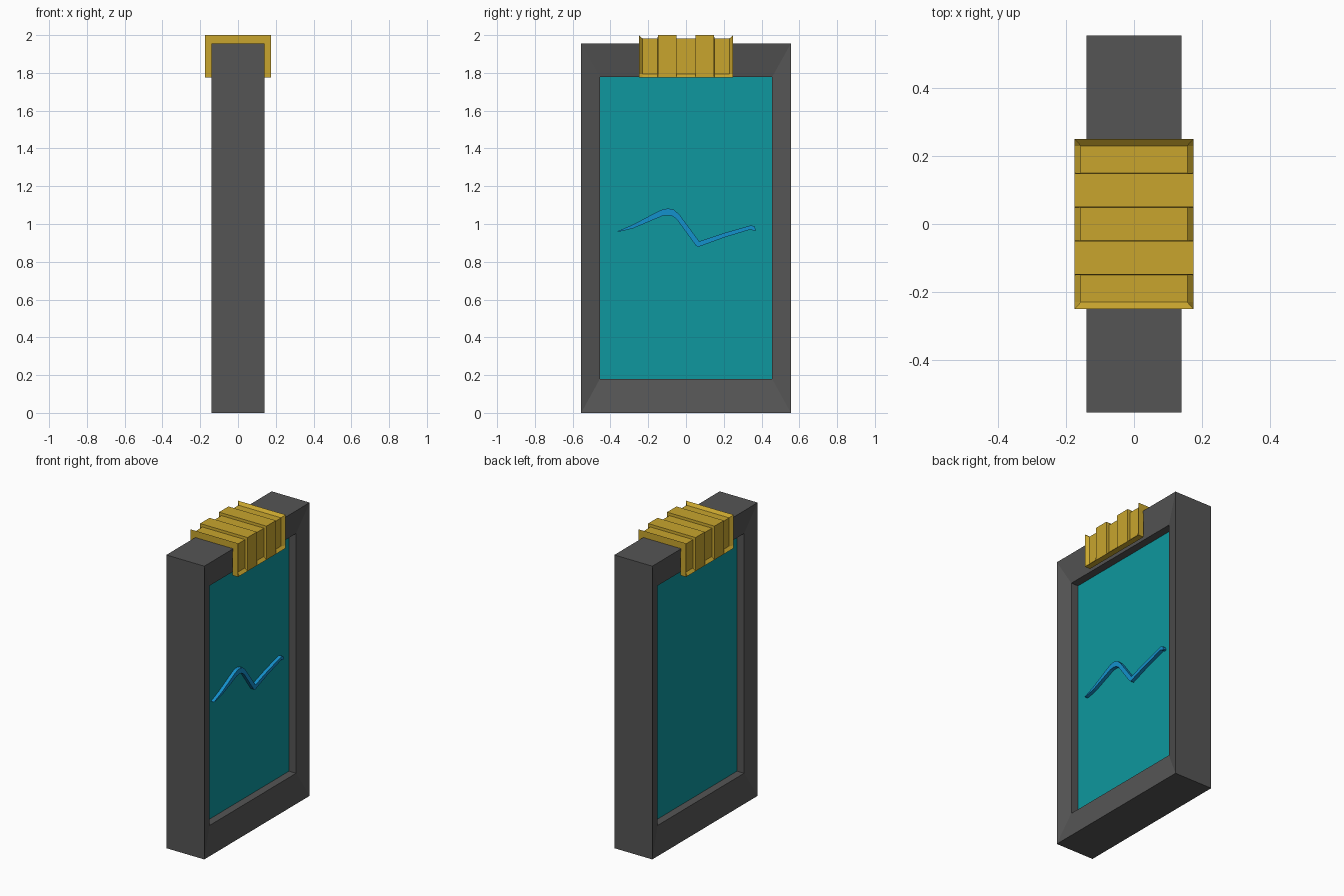
import bpy, bmesh

if "Cube" in bpy.data.objects:
    bpy.data.objects.remove(bpy.data.objects["Cube"])


def material(name, rgb):
    m = bpy.data.materials.new(name)
    m.diffuse_color = (*rgb, 1)
    m.use_nodes = True
    m.node_tree.nodes["Principled BSDF"].inputs["Base Color"].default_value = m.diffuse_color
    return m


def loft(name, rings, mat, wrap=False):
    """Skin a list of equal closed rings; wrap joins last to first, else cap the ends."""
    bm = bmesh.new()
    loops = [[bm.verts.new(p) for p in ring] for ring in rings]
    n = len(loops[0])
    pairs = list(zip(loops, loops[1:]))
    if wrap:
        pairs.append((loops[-1], loops[0]))
    else:
        bm.faces.new(loops[0])
        bm.faces.new(loops[-1])
    for a, b in pairs:
        for i in range(n):
            j = (i + 1) % n
            bm.faces.new((a[i], a[j], b[j], b[i]))
    bmesh.ops.recalc_face_normals(bm, faces=bm.faces)
    mesh = bpy.data.meshes.new(name)
    bm.to_mesh(mesh)
    bm.free()
    mesh.materials.append(mat)
    obj = bpy.data.objects.new(name, mesh)
    bpy.context.collection.objects.link(obj)
    return obj


def rect(x, half_y, z0, z1):
    return [(x, -half_y, z0), (x, half_y, z0), (x, half_y, z1), (x, -half_y, z1)]


grey = material("charcoal grey", (0.091, 0.091, 0.091))
teal = material("teal", (0.0044, 0.309, 0.342))
gold = material("gold", (0.578, 0.376, 0.027))
blue = material("bright blue", (0.007, 0.283, 0.610))

# Frame: mitred border sloping in towards the opening on both sides
OUT = (0.555, 0.0, 1.955)
IN = (0.456, 0.18, 1.778)
loft("frame", [rect(-0.14, *OUT), rect(0.14, *OUT),
               rect(0.109, *IN), rect(-0.109, *IN)], grey, wrap=True)

# Panel set back inside the opening
loft("panel", [rect(-0.057, 0.46, 0.176, 1.782), rect(0.057, 0.46, 0.176, 1.782)], teal)


# Clasp: U-shaped saddle over the top, alternating raised and recessed bands
def saddle(y, r):
    half = [(0.135, 1.776), (0.175, 1.776), (0.175 - r, 1.794), (0.175 - r, 2.0 - r)]
    right = [(0.135, 1.95)] + half
    left = [(-x, z) for x, z in reversed(right)]
    return [(x, y, z) for x, z in right + left]


D = 0.018
front = [(-0.25, 0), (-0.23, D), (-0.15, D), (-0.149, 0), (-0.05, 0), (-0.049, D)]
stations = front + [(-y, r) for y, r in reversed(front)]
loft("clasp", [saddle(y, r) for y, r in stations], gold)

# Raised wavy line on the right side of the panel
upper = [(-0.367, 0.96), (-0.28, 0.997), (-0.15, 1.066), (-0.12, 1.079), (-0.093, 1.082),
         (-0.065, 1.076), (-0.035, 1.05), (0.07, 0.908), (0.2, 0.952), (0.345, 0.993),
         (0.362, 0.988), (0.37, 0.967)]
lower = [(0.358, 0.964), (0.345, 0.972), (0.2, 0.928), (0.064, 0.878), (0.052, 0.886),
         (-0.05, 1.026), (-0.073, 1.042), (-0.095, 1.046), (-0.125, 1.043), (-0.15, 1.032),
         (-0.28, 0.977), (-0.35, 0.96)]
loft("wave_line", [[(x, y, z) for y, z in upper + lower] for x in (0.05, 0.08)], blue)
